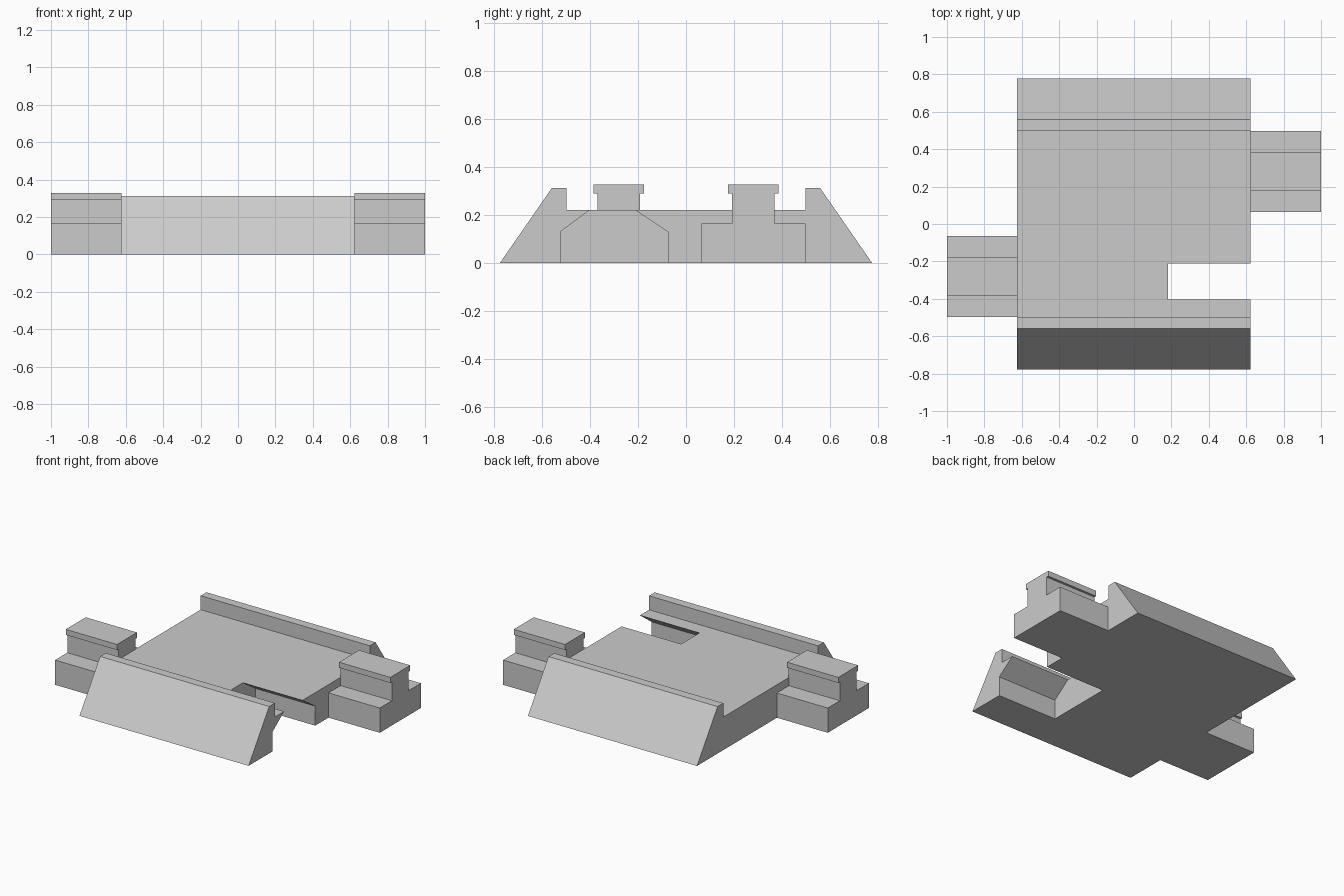
import bpy
import bmesh
from mathutils import Matrix, Vector

cube = bpy.data.objects.get("Cube")
if cube:
    bpy.data.objects.remove(cube, do_unlink=True)

steel = bpy.data.materials.new("plain_grey")
steel.use_nodes = True
GREY = (0.6, 0.6, 0.6, 1)
steel.diffuse_color = GREY
steel.node_tree.nodes["Principled BSDF"].inputs["Base Color"].default_value = GREY


def extrude_x(name, profile, x0, x1, half_turn=False):
    """Extrude a (y, z) profile along x, optionally turned half round z."""
    bm = bmesh.new()
    face = bm.faces.new([bm.verts.new((x0, y, z)) for y, z in profile])
    ext = bmesh.ops.extrude_face_region(bm, geom=[face])
    moved = [v for v in ext["geom"] if isinstance(v, bmesh.types.BMVert)]
    bmesh.ops.translate(bm, verts=moved, vec=Vector((x1 - x0, 0, 0)))
    if half_turn:
        bm.transform(Matrix.Diagonal((-1, -1, 1, 1)))
    bmesh.ops.recalc_face_normals(bm, faces=bm.faces)
    mesh = bpy.data.meshes.new(name)
    bm.to_mesh(mesh)
    bm.free()
    mesh.materials.append(steel)
    obj = bpy.data.objects.new(name, mesh)
    bpy.context.collection.objects.link(obj)
    return obj


# Main plate with a sloped, raised rim at front and back
half = [(0.5, 0.22), (0.5, 0.313), (0.56, 0.313), (0.777, 0)]
plate = extrude_x("main_plate", half + [(-y, z) for y, z in reversed(half)],
                  -0.625, 0.622)

# Pockets: wide below, narrowing to a slot through the top
pocket = [(-0.525, -0.1), (-0.525, 0.13), (-0.403, 0.22), (-0.403, 0.3),
          (-0.21, 0.3), (-0.21, 0.22), (-0.075, 0.13), (-0.075, -0.1)]
bpy.context.view_layer.objects.active = plate
for side, inner, turned in (("left", 0.183, False), ("right", 0.253, True)):
    cutter = extrude_x(side + "_pocket_cutter", pocket, inner, 0.7, turned)
    cutter.hide_render = True
    mod = plate.modifiers.new(side + "_pocket", "BOOLEAN")
    mod.operation = "DIFFERENCE"
    mod.solver = "EXACT"
    mod.object = cutter
    bpy.ops.object.modifier_apply(modifier=mod.name)
    bpy.data.objects.remove(cutter, do_unlink=True)

# Stepped lugs with a capped stem, one on each end
lug = [(0.065, 0), (0.065, 0.165), (0.192, 0.165), (0.192, 0.29),
       (0.176, 0.29), (0.176, 0.327), (0.386, 0.327), (0.386, 0.29),
       (0.37, 0.29), (0.37, 0.165), (0.498, 0.165), (0.498, 0)]
for side, turned in (("left", False), ("right", True)):
    extrude_x(side + "_lug", lug, 0.622, 1.0, turned)
